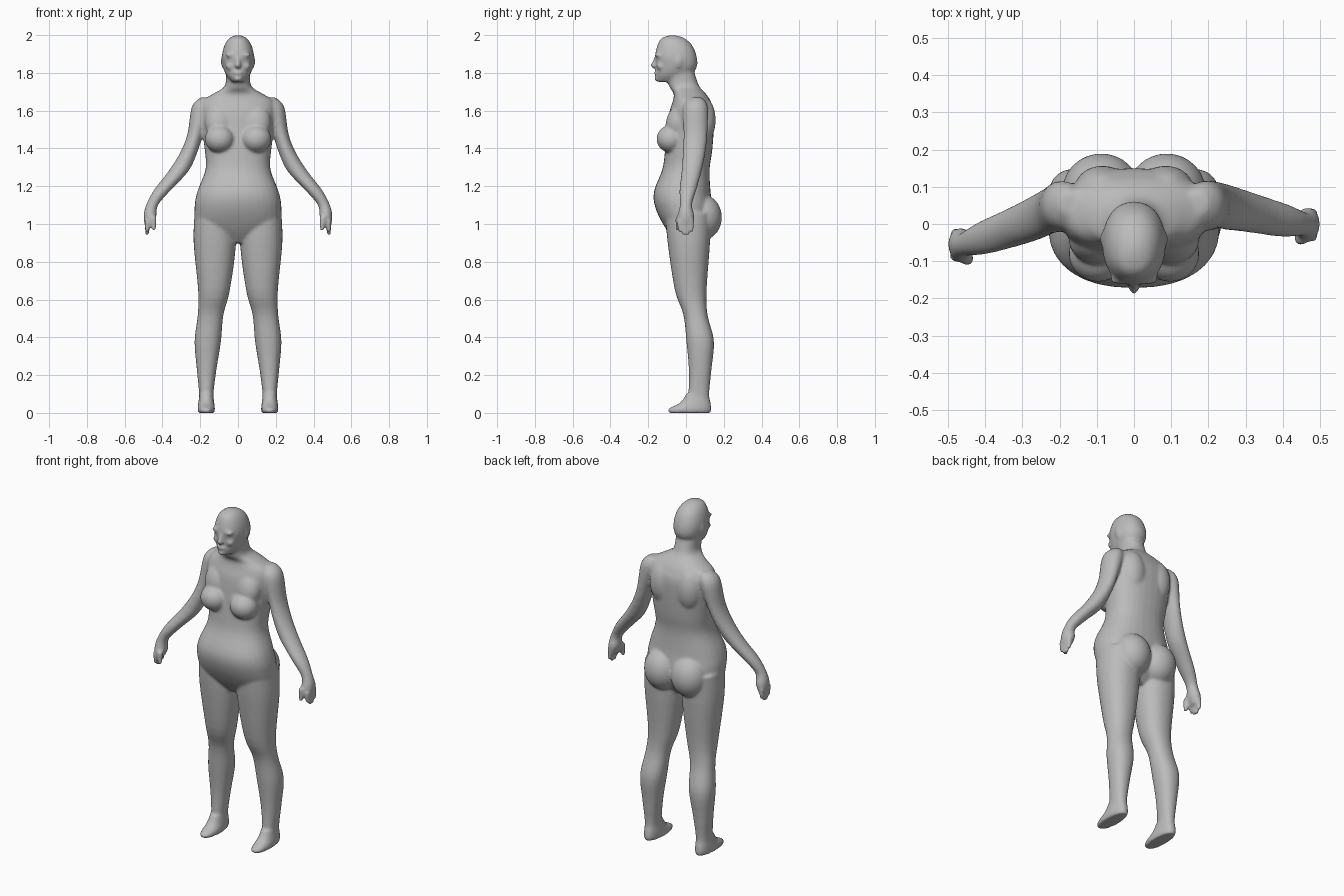
import bpy, bmesh, math
from mathutils import Matrix, Vector

if "Cube" in bpy.data.objects:
    bpy.data.objects.remove(bpy.data.objects["Cube"])

bm = bmesh.new()
SEGMENTS = 32
STEPS = 4


def spline(before, start, end, after, t):
    """Smooth curve from start to end, guided by the neighbouring points."""
    tangent_in, tangent_out = (end - before) / 2, (after - start) / 2
    ease = t * t * (3 - 2 * t)
    return (start.lerp(end, ease) + tangent_in * t * (1 - t) ** 2
            - tangent_out * t * t * (1 - t))


def superellipse(angle, power):
    """Unit outline that gets boxier as the power rises above two."""
    return [math.copysign(abs(value) ** (2 / power), value)
            for value in (math.cos(angle), math.sin(angle))]


def loft(rings, power=2, side=1, swing=0):
    """Closed skin over level rings (x, y, z, half width, half depth).
    A ring without a half depth is round; swing moves low rings along y."""
    rows = [Vector((*ring, ring[3])[:5]) for ring in rings]
    padded = [rows[0], *rows, rows[-1]]
    dense = [spline(*padded[i:i + 4], step / STEPS)
             for i in range(len(rows) - 1) for step in range(STEPS)]
    dense.append(rows[-1])
    loops = []
    for x, y, z, width, depth in dense:
        y += swing * min(max(shoulder_height - z, 0) * 2, 1)
        outline = [superellipse(math.tau * k / SEGMENTS, power) for k in range(SEGMENTS)]
        loops.append([bm.verts.new((side * (x + u * width), y + v * depth, z))
                      for u, v in outline])
    for lower, upper in zip(loops, loops[1:]):
        for k in range(SEGMENTS):
            bm.faces.new((lower[k - 1], lower[k], upper[k], upper[k - 1]))
    bm.faces.new(loops[0])
    bm.faces.new(loops[-1])


def ball(center, radii, tilt=0):
    matrix = (Matrix.Translation(center) @ Matrix.Rotation(tilt, 4, 'X')
              @ Matrix.Diagonal((*radii, 1)))
    bmesh.ops.create_uvsphere(bm, u_segments=SEGMENTS, v_segments=SEGMENTS // 2,
                              radius=1, matrix=matrix)


shoulder_height = 1.6

# Torso and neck
loft([(0, -.03, 1.8, .065, .075), (0, -.01, 1.73, .07, .08), (0, .02, 1.69, .13, .085),
      (0, .03, 1.65, .19, .1), (0, .03, 1.58, .2, .12), (0, .015, 1.4, .177, .125),
      (0, 0, 1.29, .172, .125), (0, -.02, 1.17, .216, .15), (0, -.01, 1.08, .23, .15),
      (0, .01, .98, .21, .12), (0, .01, .9, .05, .06)], power=2.3)

# Head
loft([(0, -.07, 2, .01), (0, -.07, 1.985, .044, .058), (0, -.06, 1.95, .07, .09),
      (0, -.054, 1.89, .085, .11), (0, -.05, 1.83, .079, .107),
      (0, -.07, 1.785, .06, .09), (0, -.1, 1.752, .03, .05)], power=2.2)

# Nose bridge, nose tip, lips and chin
ball((0, -.163, 1.86), (.011, .014, .04), tilt=-.3)
ball((0, -.17, 1.84), (.017, .02, .013))
ball((0, -.157, 1.8), (.027, .014, .011))
ball((0, -.15, 1.77), (.025, .018, .016))

for side in (1, -1):
    # Brow, cheek and ear
    ball((side * .035, -.147, 1.895), (.032, .018, .012))
    ball((side * .04, -.135, 1.835), (.026, .022, .02))
    ball((side * .08, -.04, 1.86), (.011, .022, .034))

    # Upper chest, breast, shoulder blade and buttock
    ball((side * .1, -.045, 1.54), (.075, .06, .095), tilt=-.25)
    ball((side * .097, -.08, 1.45), (.079, .076, .073))
    ball((side * .085, .095, 1.55), (.075, .062, .12))
    ball((side * .088, .088, 1.035), (.105, .102, .12))

    # Leg
    loft([(.13, .01, 1.06, .1, .12), (.123, .015, .9, .112), (.127, .025, .65, .084),
          (.145, .05, .52, .068, .064), (.16, .075, .38, .07, .073),
          (.166, .075, .23, .052, .06), (.168, .068, .1, .038, .055),
          (.168, .07, .02, .04, .06)], power=2.2, side=side)

    # Foot, longest near the ground
    loft([(.168, .06, .1, .036, .06), (.168, .05, .055, .042, .08),
          (.168, .02, .02, .046, .115), (.168, .02, 0, .042, .11)],
         power=2.2, side=side)

    # Arm and palm, with the right arm held further forward
    swing = -.055 if side < 0 else 0
    loft([(.17, .055, 1.67, .03), (.19, .05, 1.62, .055, .065),
          (.225, .05, 1.48, .042, .063), (.26, .043, 1.38, .045, .06),
          (.315, .03, 1.28, .053), (.4, .01, 1.18, .045), (.455, 0, 1.1, .032),
          (.466, 0, 1.04, .034, .045), (.472, 0, .99, .02, .035)],
         side=side, swing=swing)

    # Fingers, the outer two shorter, and thumb
    for finger in range(4):
        y = .022 * finger - .035
        tip = .96 if finger in (0, 3) else .94
        loft([(.477, y, 1.02, .018, .013), (.482, y, tip, .01, .008)],
             side=side, swing=swing)
    loft([(.45, -.037, 1.04, .02), (.445, -.045, .965, .01)], side=side, swing=swing)

bmesh.ops.recalc_face_normals(bm, faces=bm.faces)
mesh = bpy.data.meshes.new("body")
bm.to_mesh(mesh)
bm.free()
body = bpy.data.objects.new("body", mesh)
bpy.context.collection.objects.link(body)

# Plain grey skin
colour = (.5, .5, .5, 1)
grey = bpy.data.materials.new("plain_grey")
grey.use_nodes = True
grey.diffuse_color = colour
grey.node_tree.nodes["Principled BSDF"].inputs["Base Color"].default_value = colour
mesh.materials.append(grey)

# Fuse the parts into one soft skin
fuse = body.modifiers.new("fuse", 'REMESH')
fuse.mode = 'VOXEL'
fuse.voxel_size = .0075
fuse.use_smooth_shade = True
soften = body.modifiers.new("soften", 'SMOOTH')
soften.factor = .5
soften.iterations = 9
